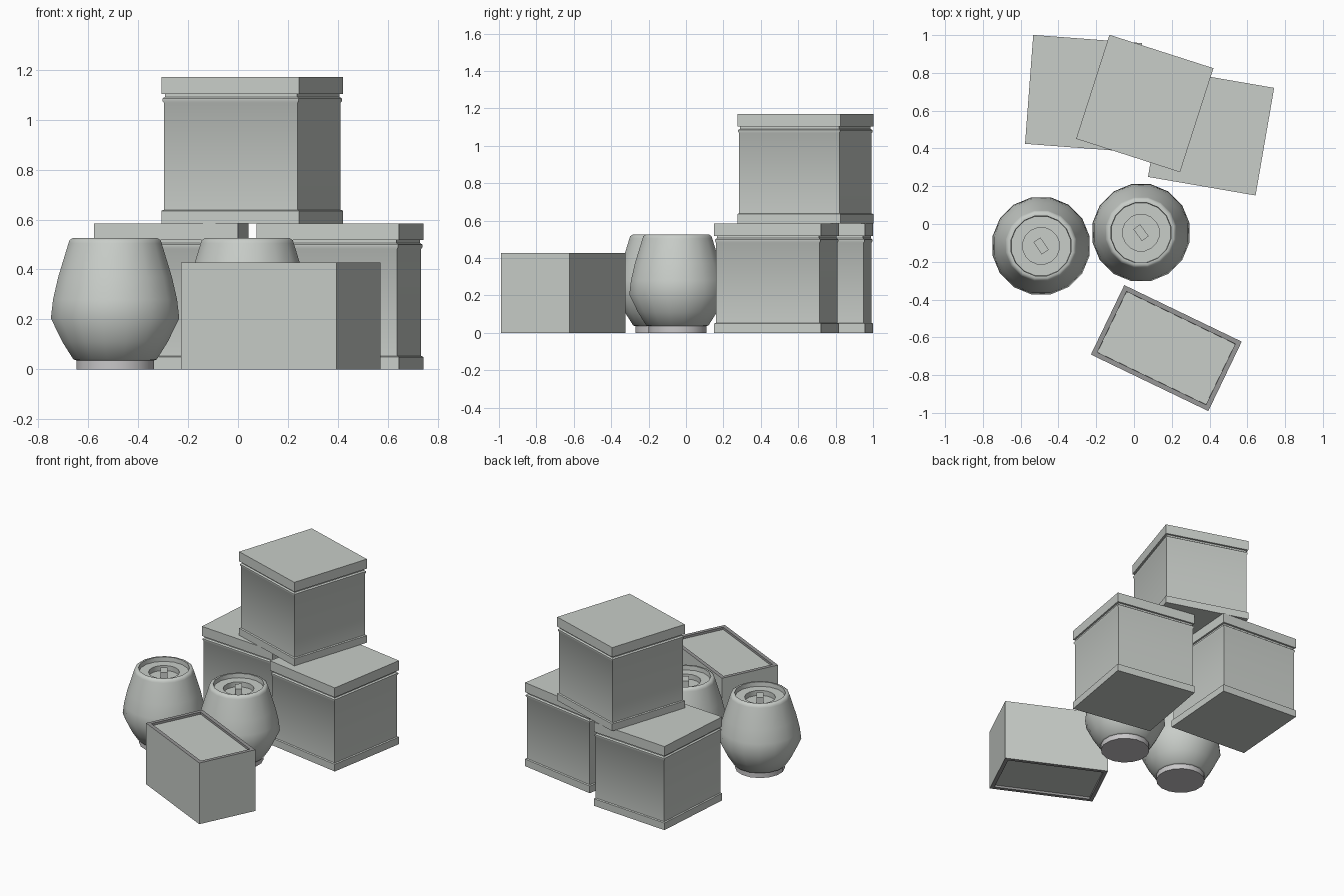
import bpy, bmesh, math
from mathutils import Matrix

cube = bpy.data.objects.get("Cube")
if cube:
    bpy.data.objects.remove(cube, do_unlink=True)


def material(name, rgb):
    m = bpy.data.materials.new(name)
    m.use_nodes = True
    m.diffuse_color = (*rgb, 1)
    m.node_tree.nodes["Principled BSDF"].inputs["Base Color"].default_value = (*rgb, 1)
    return m


PALE = material("pale grey", (0.58, 0.61, 0.58))
DARK = material("dark grey rim", (0.31, 0.31, 0.31))
FOOT = material("neutral grey foot", (0.58, 0.57, 0.58))


def finish(bm, name, mats, loc, turn, smooth=35):
    bmesh.ops.recalc_face_normals(bm, faces=bm.faces)
    mesh = bpy.data.meshes.new(name)
    bm.to_mesh(mesh)
    bm.free()
    ob = bpy.data.objects.new(name, mesh)
    for m in mats:
        mesh.materials.append(m)
    ob.location = loc
    ob.rotation_euler.z = math.radians(turn)
    bpy.context.collection.objects.link(ob)
    bpy.ops.object.select_all(action="DESELECT")
    ob.select_set(True)
    bpy.context.view_layer.objects.active = ob
    bpy.ops.object.shade_smooth_by_angle(angle=math.radians(smooth))
    return ob


def loft(profile, sides):
    """Stack of polygon rings; each profile point is (apothem or radius, height)."""
    bm = bmesh.new()
    rings = []
    for r, z in profile:
        ring = []
        for i in range(sides):
            a = 2 * math.pi * (i + 0.5) / sides
            ring.append(bm.verts.new((r * math.cos(a), r * math.sin(a), z)))
        rings.append(ring)
    for low, high in zip(rings, rings[1:]):
        for i in range(sides):
            j = (i + 1) % sides
            bm.faces.new((low[i], low[j], high[j], high[i]))
    bm.faces.new(rings[0][::-1])
    bm.faces.new(rings[-1])
    return bm


# Crates: plinth band, plain walls, rounded bead, groove and lid
CRATE = [(0.289, 0), (0.289, 0.05), (0.281, 0.054), (0.281, 0.482), (0.286, 0.49),
         (0.286, 0.499), (0.277, 0.506), (0.277, 0.517), (0.289, 0.518), (0.289, 0.585)]


def crate(name, loc, turn):
    bm = loft([(r * math.sqrt(2), z) for r, z in CRATE], 4)
    finish(bm, name, [PALE], loc, turn)


crate("left_crate", (-0.267, 0.691, 0), -4.3)
crate("right_crate", (0.408, 0.485, 0), -9.8)
crate("top_crate", (0.057, 0.638, 0.585), -17.8)

# Jars: round foot, bulging body, rim, sunken lid with a finger well
BODY = [(0.155, 0.035), (0.17, 0.04), (0.215, 0.11), (0.262, 0.205), (0.253, 0.28),
        (0.232, 0.37), (0.19, 0.505), (0.186, 0.517), (0.174, 0.525), (0.162, 0.525),
        (0.16, 0.495), (0.098, 0.495), (0.098, 0.46)]


def jar(name, x, y, turn):
    finish(loft([(0.158, 0), (0.158, 0.037)], 16), name + "_foot", [FOOT], (x, y, 0), 0)
    finish(loft(BODY, 16), name + "_body", [PALE], (x, y, 0), 0, 42)
    bm = bmesh.new()
    bmesh.ops.create_cube(bm, size=1, matrix=Matrix.Diagonal((0.078, 0.044, 0.05, 1)))
    finish(bm, name + "_handle", [PALE], (x, y, 0.484), turn)


jar("left_jar", -0.492, -0.116, -56)
jar("right_jar", 0.037, -0.046, -54)

# Trough: block with a dark frame around sunken top and bottom panels
bm = bmesh.new()
bmesh.ops.create_cube(bm, size=1, matrix=Matrix.Translation((0, 0, 0.214))
                      @ Matrix.Diagonal((0.69, 0.408, 0.428, 1)))
bm.normal_update()
for panel in [f for f in bm.faces if abs(f.normal.z) > 0.9]:
    side = panel.normal.z
    frame = bmesh.ops.inset_region(bm, faces=[panel], thickness=0.036)["faces"]
    for f in frame:
        f.material_index = 1
    wall = bmesh.ops.inset_region(bm, faces=[panel], thickness=0.001)["faces"]
    for f in wall:
        f.material_index = 1
    for v in panel.verts:
        v.co.z -= 0.015 * side
finish(bm, "trough", [PALE, DARK], (0.171, -0.657, 0), -25.7)
